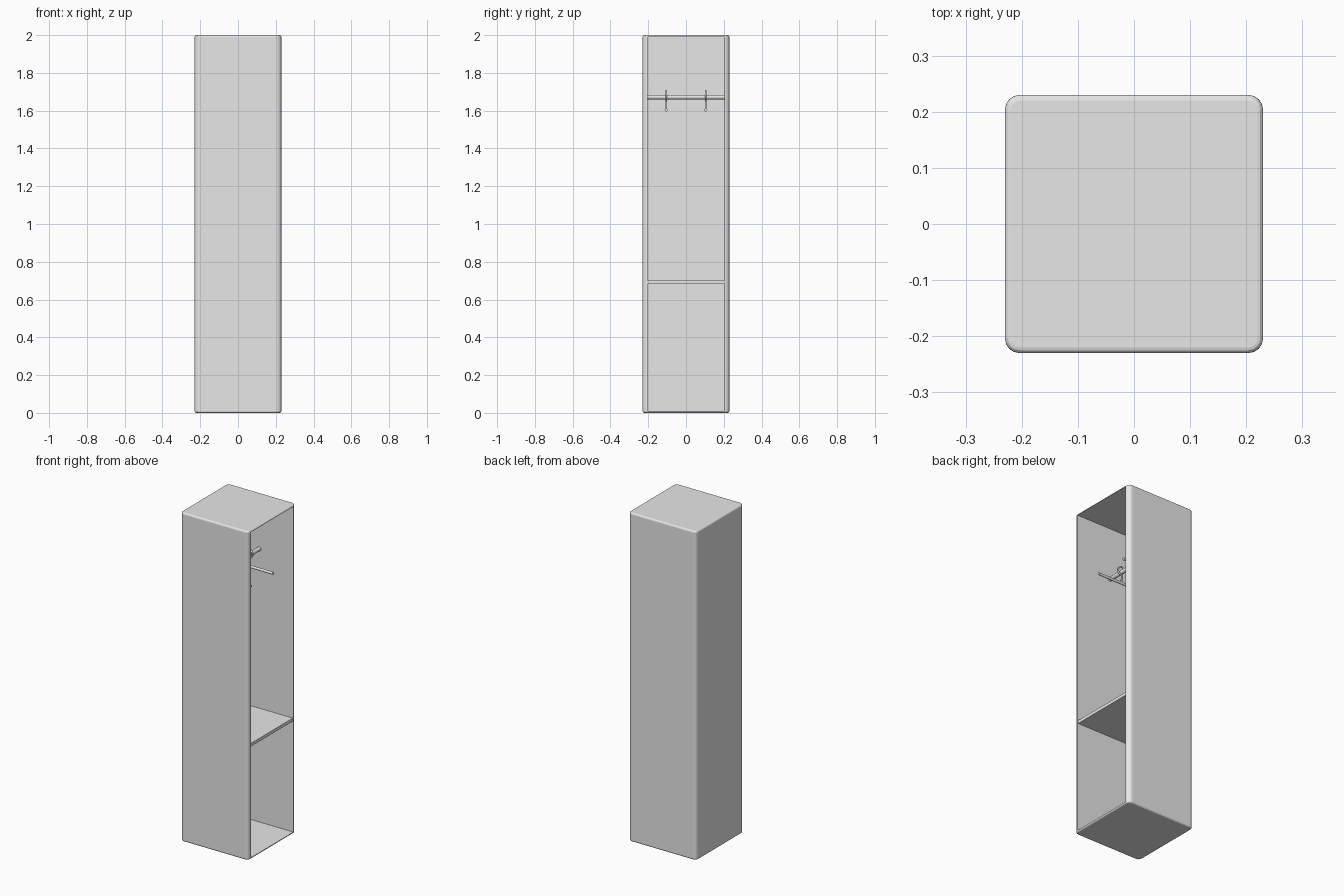
import bpy, bmesh, math
from mathutils import Vector

cube = bpy.data.objects.get("Cube")
if cube:
    bpy.data.objects.remove(cube, do_unlink=True)

# One plain grey for everything
grey = bpy.data.materials.new("light_grey")
grey.use_nodes = True
grey.diffuse_color = (0.8, 0.8, 0.8, 1)
grey.node_tree.nodes["Principled BSDF"].inputs["Base Color"].default_value = (0.8, 0.8, 0.8, 1)

HALF, HEIGHT = 0.23, 2.0
CORNER, RIM = 0.026, 0.01
INNER = HALF - CORNER


def add_object(name, data):
    obj = bpy.data.objects.new(name, data)
    bpy.context.collection.objects.link(obj)
    data.materials.append(grey)
    return obj


def from_bmesh(name, bm):
    mesh = bpy.data.meshes.new(name)
    bm.to_mesh(mesh)
    bm.free()
    return add_object(name, mesh)


def box(name, low, high):
    low, high = Vector(low), Vector(high)
    bm = bmesh.new()
    bmesh.ops.create_cube(bm, size=1)
    bmesh.ops.scale(bm, vec=high - low, verts=bm.verts)
    bmesh.ops.translate(bm, vec=(low + high) / 2, verts=bm.verts)
    return from_bmesh(name, bm)


def tube(name, points, radius):
    """Round bar swept along a path, turned into a smooth mesh."""
    curve = bpy.data.curves.new(name, "CURVE")
    curve.dimensions = "3D"
    curve.bevel_depth = radius
    curve.bevel_resolution = 3
    curve.use_fill_caps = True
    spline = curve.splines.new("POLY")
    spline.points.add(len(points) - 1)
    for point, co in zip(spline.points, points):
        point.co = (*co, 1)
    obj = add_object(name, curve)
    bpy.ops.object.select_all(action="DESELECT")
    obj.select_set(True)
    bpy.context.view_layer.objects.active = obj
    bpy.ops.object.convert(target="MESH")
    bpy.ops.object.shade_smooth_by_angle(angle=math.radians(40))
    return obj


# Cabinet: rounded box, hollowed out from its +x side
bm = bmesh.new()
bmesh.ops.create_cube(bm, size=1)
bmesh.ops.scale(bm, vec=(2 * HALF, 2 * HALF, HEIGHT), verts=bm.verts)
bmesh.ops.translate(bm, vec=(0, 0, HEIGHT / 2), verts=bm.verts)
upright = [e for e in bm.edges if abs(e.verts[0].co.z - e.verts[1].co.z) > 1]
bmesh.ops.bevel(bm, geom=upright, offset=CORNER, segments=4, profile=0.5, affect="EDGES")
rims = [e for e in bm.edges if abs(e.verts[0].co.z - e.verts[1].co.z) < 0.001]
bmesh.ops.bevel(bm, geom=rims, offset=RIM, segments=3, profile=0.5, affect="EDGES")
bm.normal_update()
opening = max((f for f in bm.faces if f.normal.x > 0.99), key=lambda f: f.calc_area())
pocket = bmesh.ops.extrude_discrete_faces(bm, faces=[opening])["faces"][0]
bmesh.ops.translate(bm, vec=(-HALF - INNER, 0, 0), verts=pocket.verts)
from_bmesh("cabinet", bm)

# Lower shelf
box("shelf", (-INNER, -INNER, 0.683), (HALF - 0.004, INNER, 0.702))

# Hanging rod from wall to wall
ROD_Z = 1.672
tube("hanging_rod", [(0, -INNER, ROD_Z), (0, INNER, ROD_Z)], 0.0125)

# Two hangers: open hook, short stem and straight bar
HOOK_R, HOOK_Z, BAR_Z = 0.025, 1.681, 1.604
for side, y in (("right", -0.105), ("left", 0.105)):
    hook = [(0, y, BAR_Z)]
    for step in range(17):
        a = math.radians(-90 + step * 270 / 16)
        hook.append((HOOK_R * math.cos(a), y, HOOK_Z + HOOK_R * math.sin(a)))
    tube("hanger_hook_" + side, hook, 0.005)
    tube("hanger_bar_" + side, [(-0.163, y, BAR_Z), (0.163, y, BAR_Z)], 0.008)
